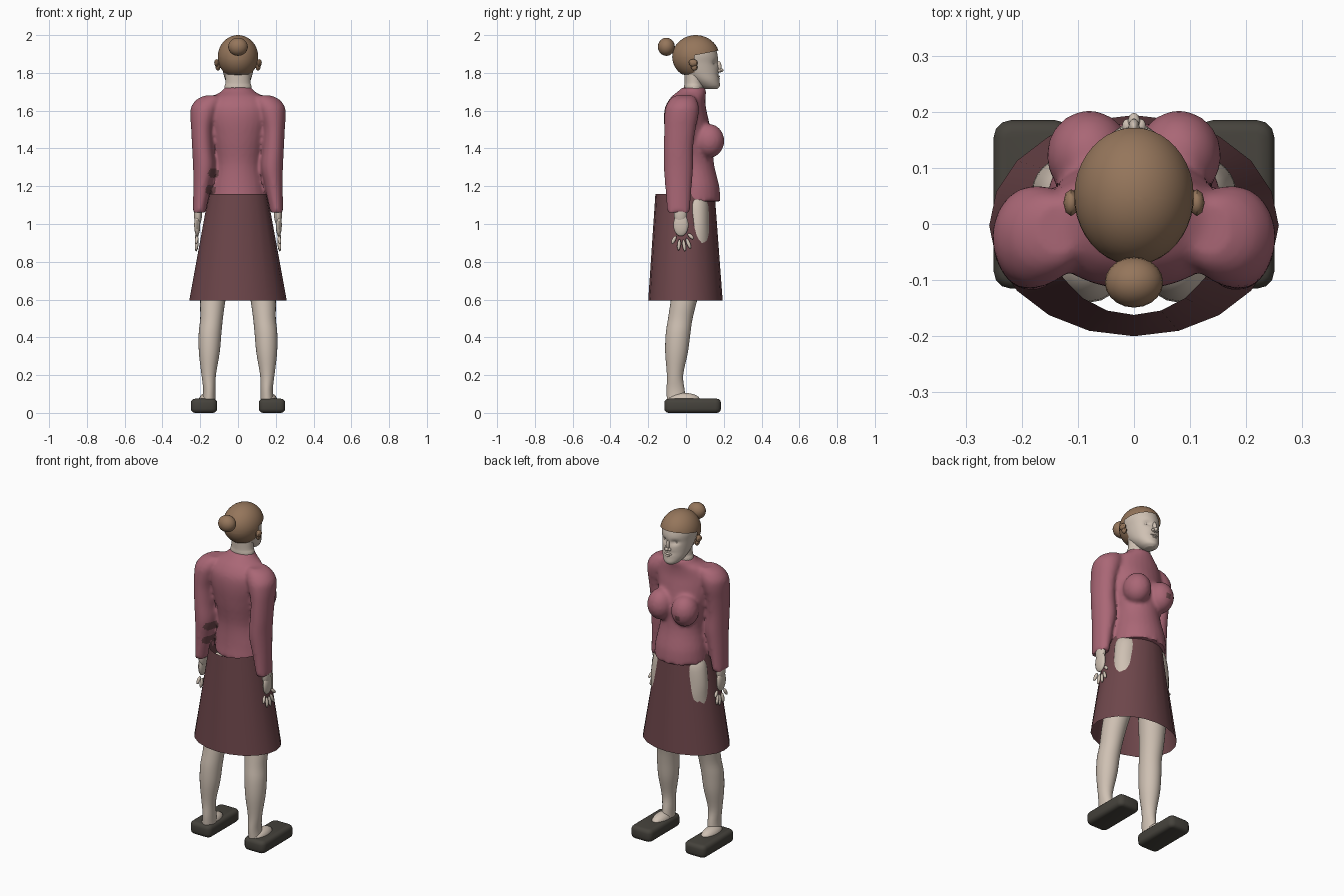
import bpy, bmesh, math
from mathutils import Vector, Matrix

if "Cube" in bpy.data.objects:
    bpy.data.objects.remove(bpy.data.objects["Cube"], do_unlink=True)

made = []


def material(name, r, g, b):
    mat = bpy.data.materials.new(name)
    mat.use_nodes = True
    mat.diffuse_color = (r, g, b, 1)
    mat.node_tree.nodes["Principled BSDF"].inputs["Base Color"].default_value = (r, g, b, 1)
    return mat


skin = material("pale skin", .62, .53, .45)
hair = material("brown hair", .30, .18, .105)
rose = material("rose knit", .40, .135, .18)
plum = material("plum cloth", .155, .062, .07)
charcoal = material("charcoal shoe", .06, .055, .045)


def finish(name, bm, mat):
    bmesh.ops.recalc_face_normals(bm, faces=bm.faces)
    mesh = bpy.data.meshes.new(name)
    bm.to_mesh(mesh)
    bm.free()
    mesh.materials.append(mat)
    obj = bpy.data.objects.new(name, mesh)
    bpy.context.collection.objects.link(obj)
    made.append(obj)
    return obj


def smooth_rows(rows, steps):
    """Catmull-Rom interpolation between profile rows."""
    out = []
    for i in range(len(rows) - 1):
        quad = [rows[max(i - 1, 0)], rows[i], rows[i + 1], rows[min(i + 2, len(rows) - 1)]]
        for s in range(steps):
            t = s / steps
            out.append([b + t * ((c - a) + t * ((2*a - 5*b + 4*c - d) + t * (3*b - a - 3*c + d))) / 2
                        for a, b, c, d in zip(*quad)])
    return out + [rows[-1]]


def loft(bm, rows, side=1, segments=28, steps=4, caps=True):
    """Skin horizontal ellipses given as (z, centre x, centre y, radius x, radius y)."""
    rings = []
    for z, cx, cy, rx, ry in smooth_rows(rows, steps):
        angles = [math.tau * k / segments for k in range(segments)]
        rings.append([bm.verts.new((side * (cx + rx * math.cos(a)), cy + ry * math.sin(a), z))
                      for a in angles])
    for low, high in zip(rings, rings[1:]):
        for k in range(segments):
            n = (k + 1) % segments
            bm.faces.new((low[k], low[n], high[n], high[k]))
    if caps:
        bm.faces.new(rings[0])
        bm.faces.new(rings[-1])


def centred(rows):
    """Turn (z, back y, front y, half width) into ellipse rows."""
    return [(z, 0, (a + b) / 2, w, (b - a) / 2) for z, a, b, w in rows]


def ball(bm, centre, radii, rotation=None, detail=20):
    turn = rotation.to_matrix().to_4x4() if rotation else Matrix()
    bmesh.ops.create_uvsphere(bm, u_segments=detail, v_segments=detail // 2 + 2, radius=1,
                              matrix=Matrix.Translation(centre) @ turn @ Matrix.Diagonal((*radii, 1)))


def ball_object(name, mat, centre, radii, detail=20):
    bm = bmesh.new()
    ball(bm, centre, radii, None, detail)
    return finish(name, bm, mat)


# Profiles
leg_rows = [(.05, .155, -.05, .035, .05), (.12, .152, -.055, .032, .048), (.2, .155, -.058, .038, .043),
            (.32, .152, -.05, .055, .06), (.42, .148, -.042, .06, .065), (.5, .14, -.03, .06, .065),
            (.6, .133, -.01, .067, .07), (.75, .115, .02, .077, .08), (.9, .1, .05, .083, .075),
            (1, .095, .06, .085, .065), (1.1, .085, .055, .08, .065), (1.15, .08, .05, .06, .05)]
sleeve_rows = [(1.06, .205, -.04, .034, .06), (1.2, .19, -.04, .047, .07), (1.3, .18, -.04, .058, .078),
               (1.4, .187, -.04, .056, .078), (1.5, .19, -.033, .058, .083), (1.57, .182, -.025, .07, .09),
               (1.62, .17, -.02, .078, .088), (1.66, .15, -.015, .068, .07), (1.68, .135, -.01, .04, .05)]
torso_rows = centred([(1.12, -.1, .182, .155), (1.2, -.09, .176, .147), (1.32, -.087, .148, .127),
                      (1.45, -.107, .14, .147), (1.55, -.117, .12, .167), (1.62, -.11, .105, .17),
                      (1.67, -.08, .103, .14), (1.7, -.045, .107, .09), (1.722, -.02, .1, .073)])
head_rows = centred([(1.715, .1, .165, .025), (1.73, .07, .179, .046), (1.76, .03, .177, .066),
                     (1.8, -.02, .174, .078), (1.85, -.05, .17, .087), (1.9, -.06, .166, .094),
                     (1.95, -.04, .145, .082), (1.985, .01, .09, .04)])

# Sweater: torso, bust and sleeves fused into one knit
bm = bmesh.new()
loft(bm, torso_rows)
for side in (-1, 1):
    loft(bm, sleeve_rows, side)
    ball(bm, (side * .08, .122, 1.44), (.076, .081, .09))
sweater = finish("sweater", bm, rose)
remesh = sweater.modifiers.new("fuse", 'REMESH')
remesh.mode = 'VOXEL'
remesh.voxel_size = .01
soften = sweater.modifiers.new("soften", 'SMOOTH')
soften.factor = .5
soften.iterations = 5
graph = bpy.context.evaluated_depsgraph_get()
fused = bpy.data.meshes.new_from_object(sweater.evaluated_get(graph))
sweater.modifiers.clear()
sweater.data = fused
fused.materials.clear()
fused.materials.append(rose)
fused.materials.append(plum)

# Dark patches on the knit
front_spot = Vector((-.08, .2, 1.42))
back_spots = [Vector((-.13, 1.27)), Vector((-.145, 1.18))]
for face in fused.polygons:
    c = face.center
    on_back = c.y < 0 and face.normal.y < -.1
    dark = (c - front_spot).length < .018 or on_back and any(
        (Vector((c.x, c.z)) - s).length < .028 for s in back_spots)
    face.material_index = int(dark)

# Skirt: open flared sheet
bm = bmesh.new()
loft(bm, [(.595, 0, -.003, .258, .197), (1.16, 0, -.005, .155, .157)], segments=20, steps=1, caps=False)
finish("skirt", bm, plum)

# Legs, hips, shoes and hands
for side, label in ((-1, "right"), (1, "left")):
    bm = bmesh.new()
    loft(bm, leg_rows, side)
    ball(bm, (side * .165, -.01, .068), (.042, .085, .038))
    ball(bm, (side * .08, -.06, 1), (.07, .08, .12))
    finish(label + "_leg", bm, skin)

    bm = bmesh.new()
    bmesh.ops.create_cube(bm, size=1, matrix=Matrix.Translation((side * .18, .035, .0375))
                          @ Matrix.Diagonal((.14, .3, .075, 1)))
    upright = [e for e in bm.edges if abs(e.verts[0].co.z - e.verts[1].co.z) > .01]
    bmesh.ops.bevel(bm, geom=upright, offset=.03, segments=3, profile=.5, affect='EDGES')
    rims = [e for e in bm.edges if abs(e.verts[0].co.z - e.verts[1].co.z) < .001]
    rims = [e for e in rims if any(abs(f.normal.z) < .5 for f in e.link_faces)]
    bmesh.ops.bevel(bm, geom=rims, offset=.022, segments=3, profile=.5, affect='EDGES')
    finish(label + "_shoe", bm, charcoal)

    bm = bmesh.new()
    ball(bm, (side * .212, -.03, 1.06), (.022, .035, .07))
    ball(bm, (side * .216, -.027, .995), (.016, .04, .06))
    for y, z in ((-.075, .895), (-.04, .86), (-.005, .855), (.024, .87), (.04, .92)):
        tip = Vector((side * .222, y, z))
        root = Vector((side * .216, y * .55 - .012, z * .5 + .49))
        along = tip - root
        ball(bm, (tip + root) / 2, (.009, .01, along.length / 2),
             along.to_track_quat('Z', 'Y'), 12)
    finish(label + "_hand", bm, skin)

# Head: lofted skull with eye sockets, nose, lips and neck
bm = bmesh.new()
loft(bm, head_rows, segments=48, steps=6)
for v in bm.verts:
    if v.co.y > .08:
        socket = (abs(v.co.x) - .034) ** 2 / .0004 + (v.co.z - 1.852) ** 2 / .00018
        mouth_gap = v.co.x ** 2 / .0012 + (v.co.z - 1.79) ** 2 / .0001
        v.co.y -= .014 * math.exp(-socket) + .004 * math.exp(-mouth_gap)
for side in (-1, 1):
    ball(bm, (side * .034, .138, 1.852), (.014, .011, .009))
    ball(bm, (side * .012, .175, 1.811), (.009, .012, .008))
ball(bm, (0, .173, 1.832), (.01, .015, .032), None, 16)
ball(bm, (0, .182, 1.814), (.011, .016, .011), None, 16)
ball(bm, (0, .17, 1.781), (.024, .011, .006))
ball(bm, (0, .168, 1.769), (.02, .011, .007))
loft(bm, [(1.66, 0, .04, .072, .052), (1.725, 0, .042, .072, .052), (1.75, 0, .042, .066, .05),
          (1.82, 0, .045, .066, .055)])
finish("head", bm, skin)

# Hair cap trimmed along the hairline, with bun and side curls
bm = bmesh.new()
ball(bm, (0, .052, 1.885), (.107, .125, .115), None, 40)
slope = Vector((0, -.2, 1))
for point, normal in (((0, .045, 0), (0, 1, 0)), ((0, .045, 1.893), slope), ((0, 0, 1.792), (0, 0, 1))):
    bmesh.ops.bisect_plane(bm, geom=bm.verts[:] + bm.edges[:] + bm.faces[:],
                           plane_co=point, plane_no=normal)
below = []
for face in bm.faces:
    c = face.calc_center_median()
    hairline = 1.893 + .2 * (c.y - .045) if c.y > .045 else 1.792
    if c.z < hairline:
        below.append(face)
bmesh.ops.delete(bm, geom=below, context='FACES')
finish("hair_cap", bm, hair)
ball_object("hair_bun", hair, (0, -.104, 1.938), (.052, .045, .048))
for side, label in ((-1, "right"), (1, "left")):
    ball_object(label + "_upper_curl", hair, (side * .112, .038, 1.853), (.014, .024, .02), 8)
    ball_object(label + "_lower_curl", hair, (side * .106, .044, 1.83), (.013, .017, .018), 8)

# Shading
bpy.ops.object.select_all(action='DESELECT')
for obj in made:
    obj.select_set(True)
bpy.context.view_layer.objects.active = sweater
bpy.ops.object.shade_smooth_by_angle(angle=math.radians(40))
